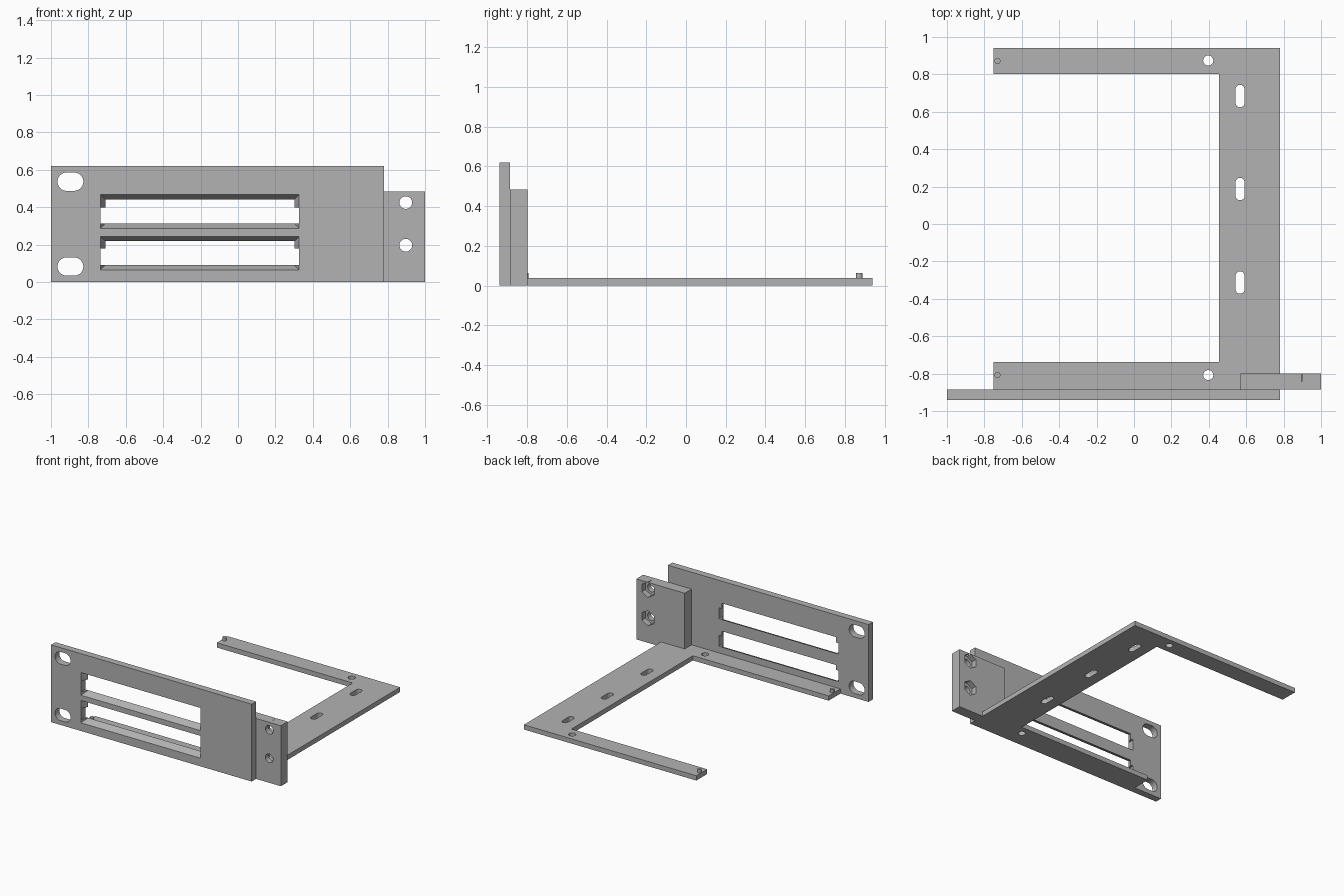
import bpy, bmesh, math

if "Cube" in bpy.data.objects:
    bpy.data.objects.remove(bpy.data.objects["Cube"])

grey = bpy.data.materials.new("plain_grey")
grey.diffuse_color = (0.45, 0.45, 0.45, 1)
grey.use_nodes = True
grey.node_tree.nodes["Principled BSDF"].inputs["Base Color"].default_value = grey.diffuse_color


def loft(name, ring_a, ring_b):
    """Closed solid between two matching rings of 3D points."""
    bm = bmesh.new()
    a = [bm.verts.new(p) for p in ring_a]
    b = [bm.verts.new(p) for p in ring_b]
    n = len(a)
    bm.faces.new(a)
    bm.faces.new(b[::-1])
    for i in range(n):
        bm.faces.new((a[i], b[i], b[(i + 1) % n], a[(i + 1) % n]))
    bmesh.ops.recalc_face_normals(bm, faces=bm.faces)
    me = bpy.data.meshes.new(name)
    bm.to_mesh(me)
    bm.free()
    me.materials.append(grey)
    ob = bpy.data.objects.new(name, me)
    bpy.context.collection.objects.link(ob)
    return ob


def prism_z(name, pts, lo, hi):
    return loft(name, [(x, y, lo) for x, y in pts], [(x, y, hi) for x, y in pts])


def prism_y(name, pts, lo, hi):
    return loft(name, [(x, lo, z) for x, z in pts], [(x, hi, z) for x, z in pts])


def rect(x0, x1, z0, z1):
    return [(x0, z0), (x1, z0), (x1, z1), (x0, z1)]


def slot(cx, cy, r, dx=0, dy=0, n=32):
    """Circle, or rounded slot when its halves are pushed apart by dx or dy."""
    pts = []
    for i in range(n):
        t = 2 * math.pi * (i + 0.5) / n
        c, s = math.cos(t), math.sin(t)
        pts.append((cx + r * c + math.copysign(dx, c), cy + r * s + math.copysign(dy, s)))
    return pts


def cut(ob, cutters):
    for c in cutters:
        m = ob.modifiers.new("cut", 'BOOLEAN')
        m.operation, m.solver, m.object = 'DIFFERENCE', 'EXACT', c
    dg = bpy.context.evaluated_depsgraph_get()
    dg.update()
    me = bpy.data.meshes.new_from_object(ob.evaluated_get(dg))
    ob.modifiers.clear()
    ob.data = me
    for c in cutters:
        bpy.data.objects.remove(c)


F, B, T = -0.94, -0.885, 0.038   # panel front, panel back, base thickness

# Front panel with ear slots and two flared windows
panel = prism_y("front_panel", rect(-1, 0.78, 0, 0.62), F, B)
cutters = [prism_y("ear_cut", slot(-0.896, z, 0.049, dx=0.02), F - 0.1, B + 0.1)
           for z in (0.083, 0.537)]
for z0, z1 in ((0.064, 0.246), (0.285, 0.47)):
    def grown(e, y):
        return [(x, y, z) for x, z in rect(-0.71 - e, 0.302 + e, z0 + 0.027 - e, z1 - 0.027 + e)]
    cutters.append(loft("window_cut", grown(0.030, F - 0.01), grown(-0.005, B + 0.01)))
    cutters.append(prism_y("notch_cut", rect(-0.735, 0.327, z0 + 0.028, z0 + 0.115),
                           F - 0.1, B + 0.1))
cut(panel, cutters)

# Flat C-shaped base with round holes and slots
base = prism_z("base_frame", [(-0.75, B), (0.78, B), (0.78, 0.94), (-0.75, 0.94),
                              (-0.75, 0.802), (0.455, 0.802), (0.455, -0.737),
                              (-0.75, -0.737)], 0, T)
cutters = [prism_z("hole_cut", slot(0.397, y, 0.027), -0.1, 0.1) for y in (0.874, -0.808)]
cutters += [prism_z("slot_cut", slot(0.567, y, 0.024, dy=0.036), -0.1, 0.1)
            for y in (0.684, 0.187, -0.313)]
cut(base, cutters)

# Side tab with bolt holes and hexagonal nut pockets at the back
tab = prism_y("joining_tab", [(0.57, T), (0.78, T), (0.78, 0), (1, 0), (1, 0.485),
                              (0.57, 0.485)], B, -0.798)
cutters = []
for z in (0.197, 0.425):
    cutters.append(prism_y("bolt_cut", slot(0.897, z, 0.034), -1, -0.7))
    cutters.append(prism_y("nut_cut", slot(0.897, z, 0.061, n=6), -0.843, -0.7))
cut(tab, cutters)

# Locating pegs on the arm ends
pegs = [prism_z("locating_peg", slot(-0.73, y, 0.016, n=24), T, 0.063)
        for y in (0.872, -0.808)]

bpy.ops.object.select_all(action='DESELECT')
for ob in [panel, base, tab] + pegs:
    ob.select_set(True)
bpy.context.view_layer.objects.active = panel
bpy.ops.object.shade_smooth_by_angle(angle=math.radians(30))
